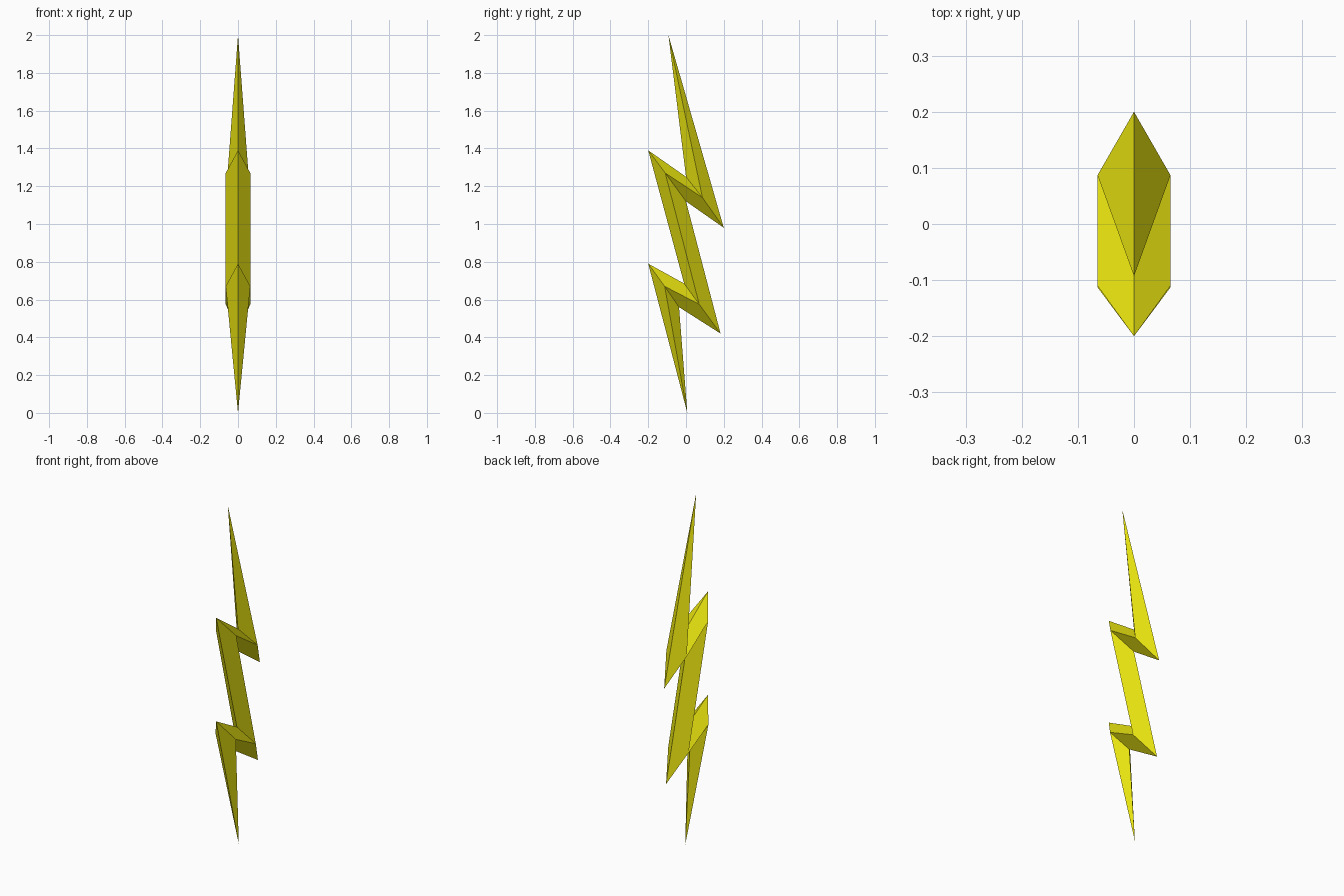
import bpy, bmesh

if "Cube" in bpy.data.objects:
    bpy.data.objects.remove(bpy.data.objects["Cube"])

HALF_WIDTH = 0.065
# zigzag lines in (y, z), running from the top tip to the bottom tip
back = [(0.2, 0.98), (0.0, 1.12), (0.183, 0.42), (-0.037, 0.56)]
front = [(0.0, 1.25), (-0.2, 1.39), (-0.01, 0.685), (-0.2, 0.79)]
ridge = [(0.087, 1.14), (-0.11, 1.27), (0.07, 0.575), (-0.113, 0.67)]
top_tip, bottom_tip = (-0.093, 2.0), (0.007, 0.0)

bm = bmesh.new()


def vert(x, p):
    return bm.verts.new((x, p[0], p[1]))


# Diamond cross-sections at each bend
rings = [[vert(0, b), vert(HALF_WIDTH, r), vert(0, f), vert(-HALF_WIDTH, r)]
         for b, f, r in zip(back, front, ridge)]
top, bottom = vert(0, top_tip), vert(0, bottom_tip)

# Spikes at both ends and the zigzag body between them
for i in range(4):
    j = (i + 1) % 4
    bm.faces.new((top, rings[0][i], rings[0][j]))
    bm.faces.new((bottom, rings[-1][j], rings[-1][i]))
    for a, b in zip(rings, rings[1:]):
        bm.faces.new((a[i], b[i], b[j], a[j]))

bmesh.ops.recalc_face_normals(bm, faces=bm.faces)
mesh = bpy.data.meshes.new("lightning_bolt")
bm.to_mesh(mesh)
bm.free()
bolt = bpy.data.objects.new("lightning_bolt", mesh)
bpy.context.collection.objects.link(bolt)

yellow = bpy.data.materials.new("yellow")
yellow.diffuse_color = (0.8, 0.76, 0.005, 1)
yellow.use_nodes = True
yellow.node_tree.nodes["Principled BSDF"].inputs["Base Color"].default_value = yellow.diffuse_color
mesh.materials.append(yellow)
